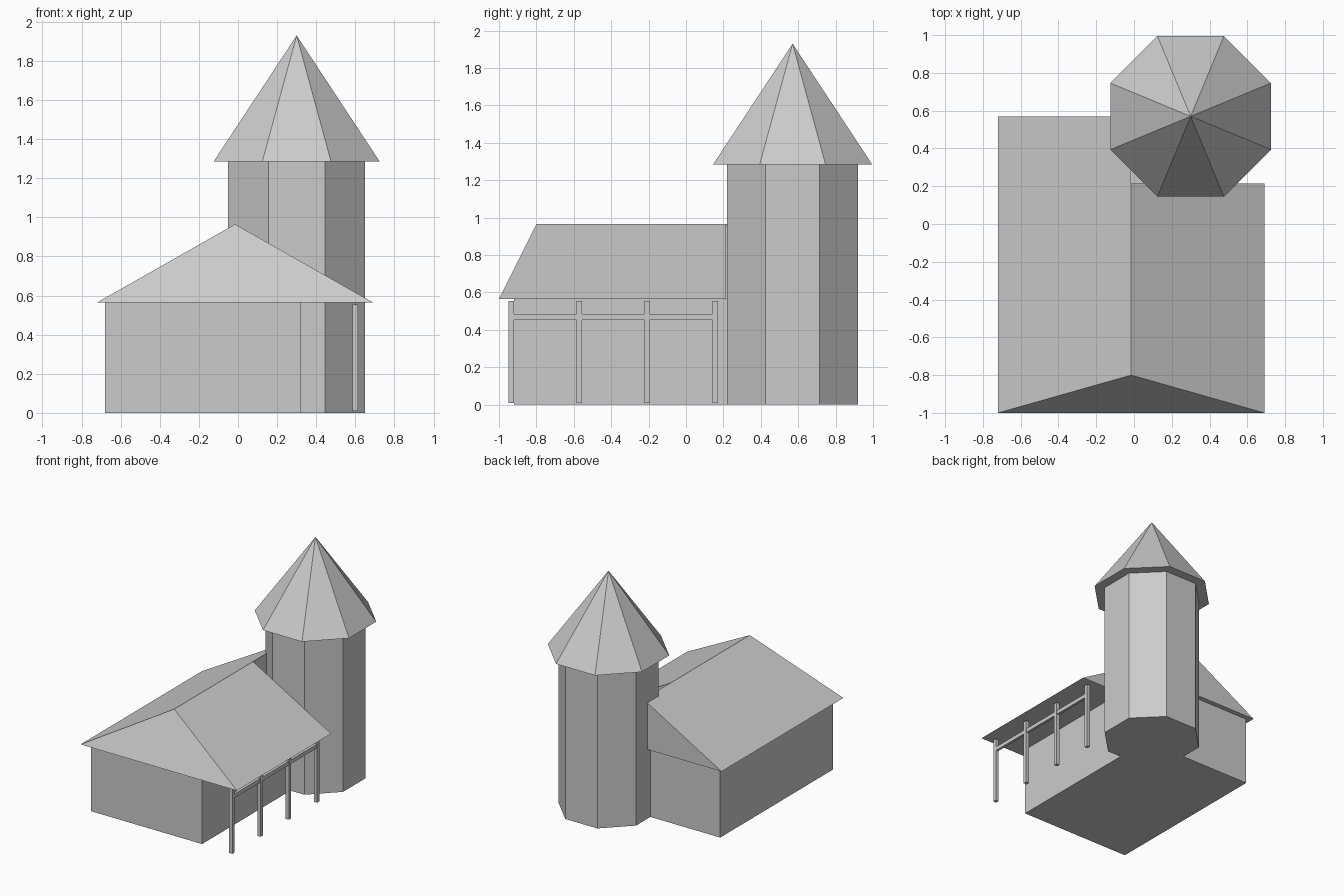
import bpy, math

if "Cube" in bpy.data.objects:
    bpy.data.objects.remove(bpy.data.objects["Cube"])


def mesh_object(name, verts, faces):
    mesh = bpy.data.meshes.new(name)
    mesh.from_pydata(verts, [], faces)
    mesh.update()
    obj = bpy.data.objects.new(name, mesh)
    bpy.context.collection.objects.link(obj)
    return obj


def box(name, lo, hi):
    x, y, z = zip(lo, hi)
    verts = [(a, b, c) for c in z for a, b in
             ((x[0], y[0]), (x[1], y[0]), (x[1], y[1]), (x[0], y[1]))]
    sides = [(i, (i + 1) % 4, (i + 1) % 4 + 4, i + 4) for i in range(4)]
    return mesh_object(name, verts, [(3, 2, 1, 0), (4, 5, 6, 7)] + sides)


def octagon(name, apothem, z0, z1, pointed=False):
    # eight-sided tower part with a flat side facing front
    r = apothem / math.cos(math.pi / 8)
    bpy.ops.mesh.primitive_cone_add(
        vertices=8, radius1=r, radius2=0 if pointed else r,
        depth=z1 - z0, location=(0.3, 0.57, (z0 + z1) / 2),
        rotation=(0, 0, math.pi / 8))
    bpy.context.object.name = name


EAVE, RIDGE, MID = 0.565, 0.965, -0.015

# Main building
box("house_walls", (-0.68, -0.92, 0), (0.32, 0.53, EAVE))

# Roof: hipped front, gabled back, right slope cut short before the tower
mesh_object("house_roof", [
    (-0.72, -1, EAVE), (0.69, -1, EAVE), (0.69, 0.215, EAVE),
    (MID, 0.215, EAVE), (MID, 0.57, EAVE), (-0.72, 0.57, EAVE),
    (MID, -0.8, RIDGE), (MID, 0.215, RIDGE), (MID, 0.57, RIDGE)],
    [(0, 1, 6), (1, 2, 7, 6), (2, 3, 7), (3, 4, 8, 7),
     (4, 5, 8), (5, 0, 6, 7, 8), (0, 5, 4, 3, 2, 1)])

# Tower
octagon("tower_walls", 0.35, 0, 1.285)
octagon("tower_roof", 0.425, 1.285, 1.93, pointed=True)

# Porch posts and rail
for i in range(4):
    y = -0.935 + i * 0.364
    box(f"porch_post_{i + 1}", (0.586, y - 0.015, 0.01), (0.614, y + 0.015, 0.555))
box("porch_rail", (0.59, -0.935, 0.452), (0.61, 0.155, 0.484))
